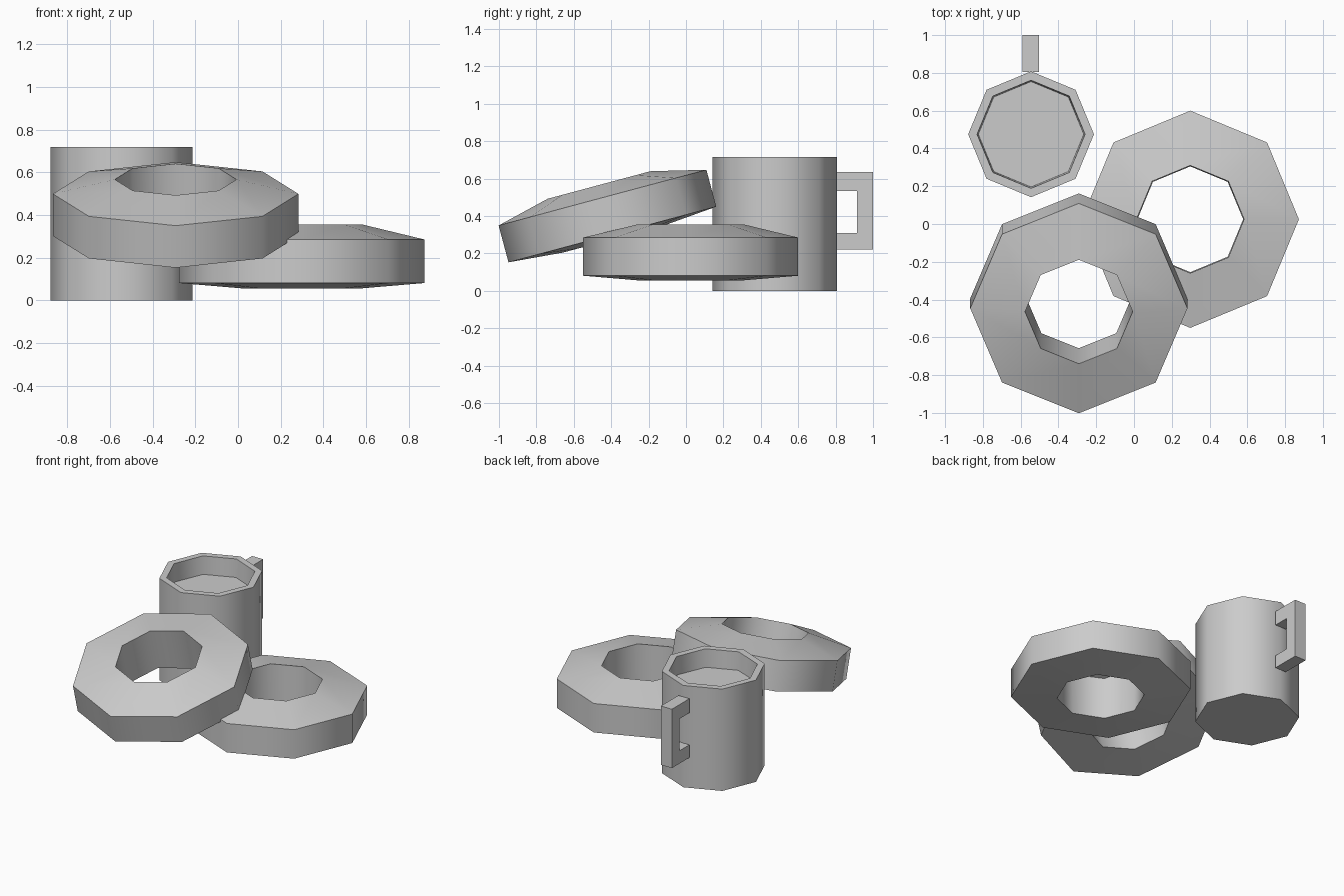
import bpy, bmesh, math

default = bpy.data.objects.get("Cube")
if default:
    bpy.data.objects.remove(default, do_unlink=True)

# One plain grey for everything
grey = bpy.data.materials.new("plain grey")
grey.use_nodes = True
colour = (0.6, 0.6, 0.6, 1)
grey.diffuse_color = colour
grey.node_tree.nodes["Principled BSDF"].inputs["Base Color"].default_value = colour
SIDES = 8


def finish(bm, name, location, tilt=0):
    bmesh.ops.recalc_face_normals(bm, faces=bm.faces)
    mesh = bpy.data.meshes.new(name)
    bm.to_mesh(mesh)
    bm.free()
    mesh.materials.append(grey)
    obj = bpy.data.objects.new(name, mesh)
    bpy.context.collection.objects.link(obj)
    obj.location = location
    obj.rotation_euler.x = math.radians(tilt)
    bpy.ops.object.select_all(action="DESELECT")
    obj.select_set(True)
    bpy.context.view_layer.objects.active = obj
    bpy.ops.object.shade_smooth_by_angle(angle=math.radians(50))
    return obj


def lathe(name, profile, location, tilt=0, ring=False):
    """Eight-sided turning of (radius, z) points; capped unless it is a ring."""
    bm = bmesh.new()
    loops = []
    for r, z in profile:
        angles = [math.tau * i / SIDES for i in range(SIDES)]
        loops.append([bm.verts.new((r * math.cos(a), r * math.sin(a), z)) for a in angles])
    pairs = list(zip(loops, loops[1:]))
    if ring:
        pairs.append((loops[-1], loops[0]))
    else:
        bm.faces.new(loops[0])
        bm.faces.new(loops[-1])
    for a, b in pairs:
        for i in range(SIDES):
            j = (i + 1) % SIDES
            bm.faces.new((a[i], a[j], b[j], b[i]))
    return finish(bm, name, location, tilt)


# Two doughnuts: one flat, one leaning on it
ring_profile = [(0.575, -0.102), (0.575, 0.102), (0.285, 0.172), (0.28, -0.127)]
lathe("flat_doughnut", ring_profile, (0.298, 0.025, 0.183), ring=True)
lathe("leaning_doughnut", ring_profile, (-0.292, -0.42, 0.4), tilt=15, ring=True)

# Mug body with a shallow drink surface inside
lathe("mug_body", [(0.333, 0), (0.333, 0.717), (0.286, 0.717), (0.279, 0.59)],
      (-0.545, 0.475, 0))

# Square C-shaped handle, extruded sideways from its (y, z) outline
outline = [(0.805, 0.22), (1.0, 0.22), (1.0, 0.635), (0.805, 0.635),
           (0.805, 0.535), (0.915, 0.535), (0.915, 0.31), (0.805, 0.31)]
bm = bmesh.new()
face = bm.faces.new([bm.verts.new((-0.043, y, z)) for y, z in outline])
extruded = bmesh.ops.extrude_face_region(bm, geom=[face])
moved = [v for v in extruded["geom"] if isinstance(v, bmesh.types.BMVert)]
bmesh.ops.translate(bm, verts=moved, vec=(0.086, 0, 0))
finish(bm, "mug_handle", (-0.547, 0, 0))
